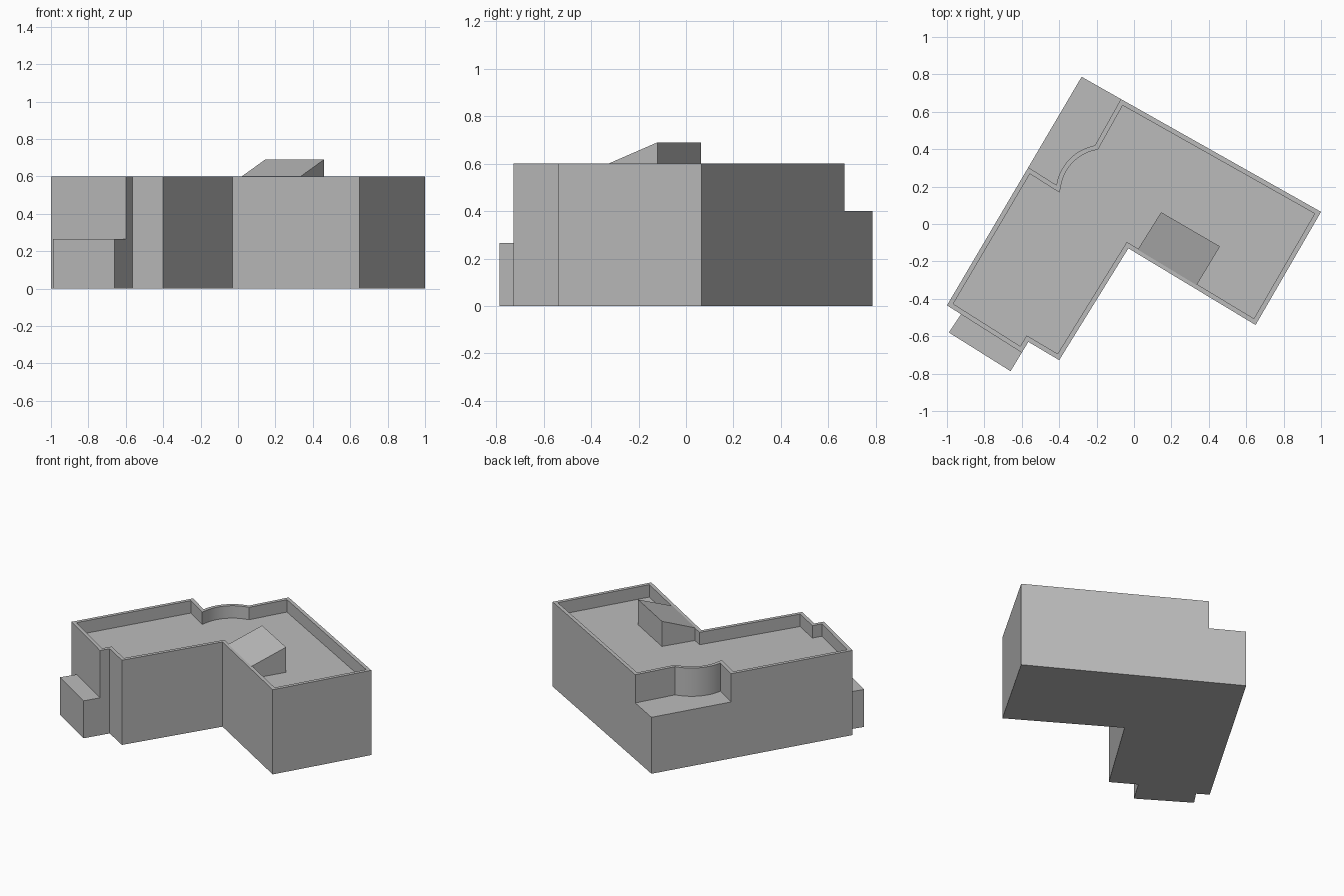
import bpy, bmesh, math
from mathutils import Vector

cube = bpy.data.objects.get("Cube")
if cube:
    bpy.data.objects.remove(cube)

grey = bpy.data.materials.new("concrete grey")
grey.use_nodes = True
colour = (0.5, 0.5, 0.5, 1)
grey.diffuse_color = colour
grey.node_tree.nodes["Principled BSDF"].inputs["Base Color"].default_value = colour


def arc(start, end, half_angle, steps):
    """Circular arc from start to end, bulging to the left of travel."""
    a, b = Vector(start), Vector(end)
    chord = b - a
    left = Vector((-chord.y, chord.x)).normalized()
    radius = chord.length / 2 / math.sin(half_angle)
    centre = (a + b) / 2 - left * radius * math.cos(half_angle)
    mid = math.atan2(left.y, left.x)
    angles = [mid + half_angle * (1 - 2 * i / steps) for i in range(steps + 1)]
    return [centre + radius * Vector((math.cos(t), math.sin(t))) for t in angles]


def prism(name, outline, bottom, tops, rim=0, depth=0):
    """Upright prism with one height per corner, optionally with a sunken top."""
    bm = bmesh.new()
    low = [bm.verts.new((p[0], p[1], bottom)) for p in outline]
    high = [bm.verts.new((p[0], p[1], z)) for p, z in zip(outline, tops)]
    bm.faces.new(low[::-1])
    top = bm.faces.new(high)
    for i in range(len(low)):
        j = (i + 1) % len(low)
        bm.faces.new((low[i], low[j], high[j], high[i]))
    bm.normal_update()
    if rim:
        # parapet rim, then a sunken roof deck
        bmesh.ops.inset_region(bm, faces=[top], thickness=rim,
                               use_boundary=True, use_even_offset=True)
        result = bmesh.ops.extrude_discrete_faces(bm, faces=[top])
        deck = result["faces"][0]
        bmesh.ops.translate(bm, vec=(0, 0, -depth), verts=deck.verts[:])
    bmesh.ops.recalc_face_normals(bm, faces=bm.faces[:])
    mesh = bpy.data.meshes.new(name)
    bm.to_mesh(mesh)
    bm.free()
    mesh.materials.append(grey)
    mesh.shade_smooth()
    mesh.set_sharp_from_angle(angle=math.radians(25))
    obj = bpy.data.objects.new(name, mesh)
    bpy.context.collection.objects.link(obj)
    return obj


ROOF, DECK_DEPTH = 0.6, 0.088

# Stepped and curved wall above the terrace
west, north = (-0.565, 0.303), (-0.07, 0.668)
curve = arc((-0.415, 0.208), (-0.209, 0.42), math.radians(35), 14)

# L-shaped main building with parapet
body = [(-1, -0.435), (-0.6, -0.688), (-0.565, -0.63), (-0.4, -0.728),
        (-0.03, -0.13), (0.65, -0.54), (1, 0.065), north]
body += curve[::-1] + [west]
prism("main_building", body, 0, [ROOF] * len(body), 0.025, DECK_DEPTH)

# Lower terrace in the back corner
terrace = [west] + curve + [north, (-0.28, 0.787)]
prism("back_terrace", terrace, 0, [0.4] * len(terrace))

# Low annex on the front end
annex = [(-0.99, -0.58), (-0.66, -0.787), (-0.6, -0.688), (-0.925, -0.482)]
prism("front_annex", annex, 0, [0.265] * 4)

# Roof hut with a sloping top, rising from the parapet to the back
hut = [(0.02, -0.137), (0.335, -0.327), (0.46, -0.12), (0.145, 0.063)]
prism("roof_hut", hut, ROOF - DECK_DEPTH, [ROOF, ROOF, 0.69, 0.69])
